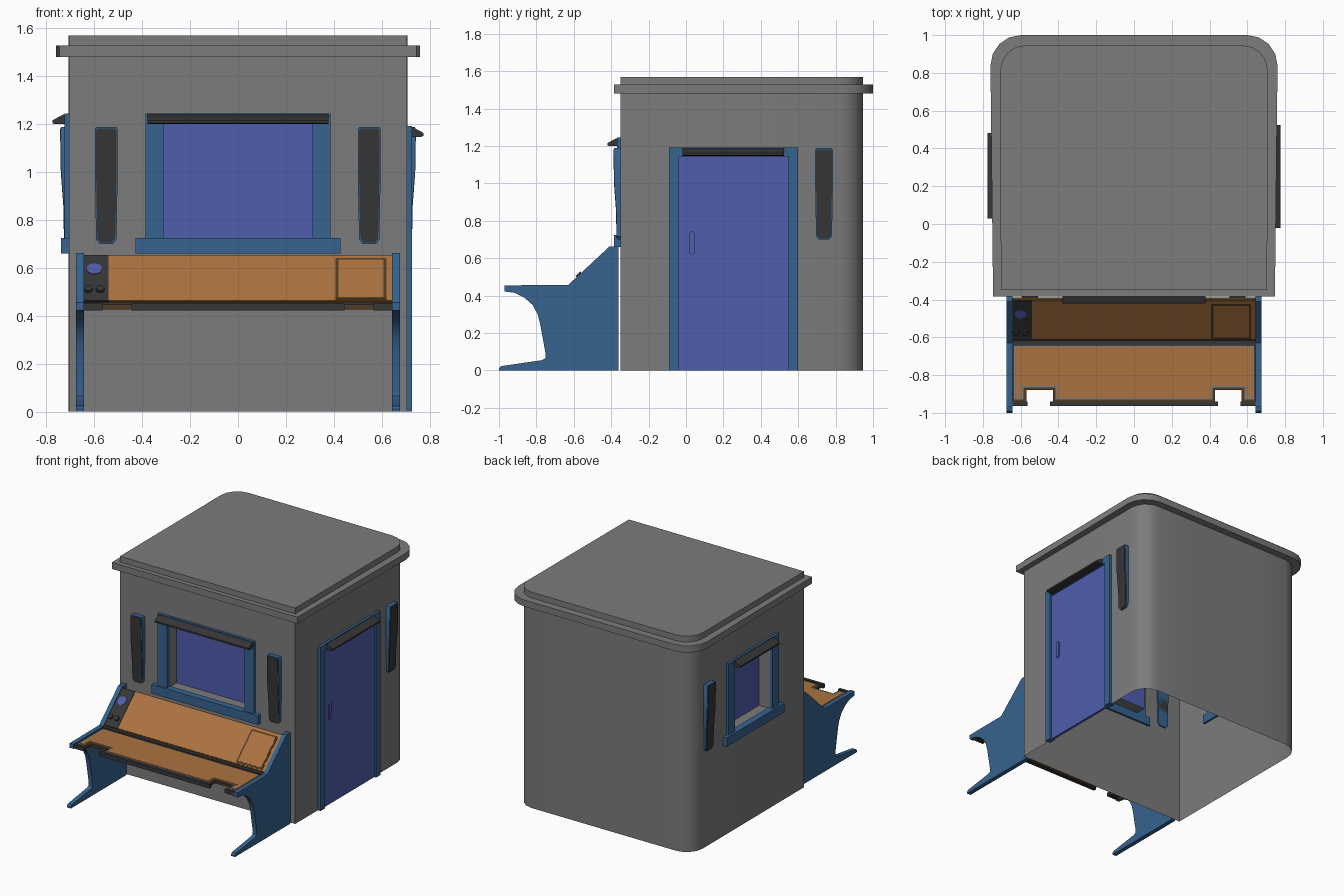
import bpy, bmesh, math
from mathutils import Matrix, Vector

if "Cube" in bpy.data.objects:
    bpy.data.objects.remove(bpy.data.objects["Cube"])


def material(name, c):
    m = bpy.data.materials.new(name)
    m.diffuse_color = (*c, 1)
    m.use_nodes = True
    m.node_tree.nodes["Principled BSDF"].inputs["Base Color"].default_value = m.diffuse_color
    return m


GREY = material("grey wall", (0.2, 0.2, 0.2))
BLUE = material("blue trim", (0.037, 0.125, 0.28))
PANE = material("violet pane", (0.08, 0.11, 0.42))
WOOD = material("orange wood", (0.41, 0.17, 0.052))
BROWN = material("brown edge", (0.085, 0.042, 0.014))
DARK = material("charcoal", (0.037, 0.037, 0.037))


def finish(name, bm, mats, M=None):
    if M:
        bm.transform(M)
    bmesh.ops.recalc_face_normals(bm, faces=bm.faces[:])
    me = bpy.data.meshes.new(name)
    bm.to_mesh(me)
    bm.free()
    ob = bpy.data.objects.new(name, me)
    bpy.context.collection.objects.link(ob)
    for m in mats:
        me.materials.append(m)
    bpy.ops.object.select_all(action='DESELECT')
    ob.select_set(True)
    bpy.context.view_layer.objects.active = ob
    bpy.ops.object.shade_smooth_by_angle(angle=math.radians(32))
    return ob


def prism(name, pts, vec, mat, M=None):
    """Flat outline extruded along a vector."""
    bm = bmesh.new()
    a = [bm.verts.new(p) for p in pts]
    b = [bm.verts.new(Vector(p) + Vector(vec)) for p in pts]
    bm.faces.new(a)
    bm.faces.new(b[::-1])
    n = len(a)
    for i in range(n):
        j = (i + 1) % n
        bm.faces.new((a[i], b[i], b[j], a[j]))
    return finish(name, bm, [mat], M)


def box(name, x, y, z, mat, M=None):
    pts = [(x[0], y[0], z[0]), (x[1], y[0], z[0]), (x[1], y[1], z[0]), (x[0], y[1], z[0])]
    return prism(name, pts, (0, 0, z[1] - z[0]), mat, M)


def disc(name, cx, cy, r, z0, h, mat, M, n=20):
    pts = [(cx + r * math.cos(2 * math.pi * i / n), cy + r * math.sin(2 * math.pi * i / n), z0)
           for i in range(n)]
    return prism(name, pts, (0, 0, h), mat, M)


def outline(wf, wb, yf, yb, r, seg=4):
    """Plan outline: square front corners, rounded back corners."""
    right = [(wf, yf)]
    for i in range(seg + 1):
        t = math.pi / 2 * i / seg
        right.append((wb - r + r * math.cos(t), yb - r + r * math.sin(t)))
    return right + [(-x, y) for x, y in reversed(right)]


# Cabin shell: open underneath, with recessed front and left windows
bm = bmesh.new()
plan = outline(0.705, 0.707, -0.35, 0.946, 0.13)
lo = [bm.verts.new((x, y, 0)) for x, y in plan]
hi = [bm.verts.new((x, y, 1.57)) for x, y in plan]
bm.faces.new(hi)
for i in range(len(lo)):
    j = (i + 1) % len(lo)
    bm.faces.new((lo[i], lo[j], hi[j], hi[i]))
for axis, vals in ((0, (-0.313, 0.313)), (1, (0.04, 0.47)), (2, (0.72, 1.215))):
    for v in vals:
        d = Vector((0, 0, 0))
        d[axis] = 1
        bmesh.ops.bisect_plane(bm, geom=bm.verts[:] + bm.edges[:] + bm.faces[:],
                               plane_co=d * v, plane_no=d)
bm.normal_update()
panes = []
for f in bm.faces:
    c = f.calc_center_median()
    if 0.73 < c.z < 1.2 and ((f.normal.y < -0.9 and abs(c.x) < 0.3)
                             or (f.normal.x < -0.9 and 0.05 < c.y < 0.46)):
        panes.append(f)
for f in panes:
    bmesh.ops.inset_individual(bm, faces=[f], thickness=0.0005, depth=-0.09)
    f.material_index = 1
finish("cabin_shell", bm, [GREY, PANE])

# Roof lip ring
bm = bmesh.new()
outer = outline(0.746, 0.76, -0.384, 1.0, 0.16)
loops = [[bm.verts.new((x, y, z)) for x, y in p]
         for p, z in ((plan, 1.48), (outer, 1.48), (outer, 1.528), (plan, 1.528))]
for a, b in zip(loops, loops[1:]):
    for i in range(len(a)):
        j = (i + 1) % len(a)
        bm.faces.new((a[i], a[j], b[j], b[i]))
finish("roof_lip", bm, [GREY])

# Wall frames: local x runs along the wall, y points outwards, z is up
FRONT = Matrix(((1, 0, 0, 0), (0, -1, 0, -0.35), (0, 0, 1, 0), (0, 0, 0, 1)))
RIGHT = Matrix(((0, 1, 0, 0.705), (1, 0, 0, 0), (0, 0, 1, 0), (0, 0, 0, 1)))
LEFT = Matrix(((0, -1, 0, -0.705), (1, 0, 0, 0), (0, 0, 1, 0), (0, 0, 0, 1)))


def awning(name, u0, u1, top, M):
    prof = [(0, top), (0.025, top), (0.07, top - 0.024), (0.07, top - 0.036),
            (0.06, top - 0.04), (0, top - 0.04)]
    prism(name, [(u0, v, z) for v, z in prof], (u1 - u0, 0, 0), DARK, M)


def window(name, c, half, sill, canopy, M):
    for s in (-1, 1):
        u = sorted((c + s * half, c + s * (half - 0.075)))
        box(name + "_post", u, (-0.015, 0.02), (0.72, 1.245), BLUE, M)
    box(name + "_head", (c - half, c + half), (-0.015, 0.018), (1.2, 1.245), BLUE, M)
    box(name + "_sill", (c - sill, c + sill), (-0.015, 0.034), (0.66, 0.725), BLUE, M)
    awning(name + "_awning", c - canopy, c + canopy, 1.24, M)


def wall_fin(name, c, M):
    """Tapered upright panel: blue body with a charcoal face."""
    rows = [(0.70, 0.028, 0.016), (0.717, 0.042, 0.018), (0.85, 0.045, 0.02),
            (1.0, 0.0475, 0.031), (1.178, 0.0475, 0.034), (1.188, 0.042, 0.034)]
    for part, dw, dv, mat in (("_body", 0, 0, BLUE), ("_face", 0.005, 0.004, DARK)):
        bm = bmesh.new()
        rings = []
        for z, w, v in rows:
            z = 0.944 + (z - 0.944) * (1 - dw * 5)
            w, v = w - dw, v + dv
            rings.append([bm.verts.new((c + a, b, z))
                          for a, b in ((-w, -0.01), (w, -0.01), (w, v), (-w, v))])
        for a, b in zip(rings, rings[1:]):
            for i in range(4):
                j = (i + 1) % 4
                bm.faces.new((a[i], a[j], b[j], b[i]))
        bm.faces.new(rings[0])
        bm.faces.new(rings[-1])
        finish(name + part, bm, [mat], M)


window("front_window", 0, 0.387, 0.428, 0.378, FRONT)
window("left_window", 0.255, 0.29, 0.33, 0.227, LEFT)
wall_fin("front_left_fin", -0.55, FRONT)
wall_fin("front_right_fin", 0.548, FRONT)
wall_fin("right_fin", 0.738, RIGHT)
wall_fin("left_fin", 0.76, LEFT)

# Door on the right wall
box("door", (-0.04, 0.55), (-0.01, 0.008), (0, 1.147), PANE, RIGHT)
box("door_post_front", (-0.09, -0.04), (-0.02, 0.022), (0, 1.193), BLUE, RIGHT)
box("door_post_back", (0.548, 0.6), (-0.02, 0.022), (0, 1.193), BLUE, RIGHT)
box("door_head", (-0.04, 0.548), (-0.02, 0.02), (1.145, 1.193), BLUE, RIGHT)
awning("door_awning", -0.02, 0.525, 1.187, RIGHT)
grip = [(0.032 + 0.013 * math.cos(t), 0.005, (0.732 if math.sin(t) >= 0 else 0.633) + 0.013 * math.sin(t))
        for t in [math.pi * (2 * i + 1) / 12 for i in range(12)]]
prism("door_handle", grip, (0, 0.014, 0), PANE, RIGHT)

# Desk side legs
leg = [(-0.36, 0), (-0.36, 0.662), (-0.41, 0.662), (-0.63, 0.457), (-0.97, 0.455), (-0.97, 0.422),
       (-0.915, 0.415), (-0.865, 0.39), (-0.82, 0.35), (-0.793, 0.30), (-0.78, 0.25),
       (-0.75, 0.085), (-0.752, 0.065), (-0.77, 0.055), (-0.99, 0.023), (-1.0, 0.01), (-1.0, 0)]
for name, x in (("left_leg", -0.676), ("right_leg", 0.644)):
    prism(name, [(x, y, z) for y, z in leg], (0.032, 0, 0), BLUE)


def desk_plate(name, w, back, front, n0, n1, nd, z, h, mat):
    right = [(w, back), (w, front), (n1, front), (n1, nd), (n0, nd), (n0, front)]
    pts = right + [(-x, y) for x, y in reversed(right)]
    prism(name, [(x, y, z) for x, y in pts], (0, 0, h), mat)


# Desk top with two notches, border line and bumpers
desk_plate("desk_slab", 0.646, -0.625, -0.95, 0.43, 0.57, -0.88, 0.425, 0.018, BROWN)
desk_plate("desk_border", 0.636, -0.64, -0.93, 0.415, 0.585, -0.866, 0.443, 0.003, GREY)
desk_plate("desk_surface", 0.626, -0.65, -0.92, 0.405, 0.595, -0.856, 0.446, 0.003, WOOD)
for x0, x1 in ((-0.646, -0.565), (-0.445, 0.445), (0.565, 0.646)):
    box("desk_bumper", (x0, x1), (-0.963, -0.94), (0.422, 0.45), DARK)
box("desk_hinge", (-0.646, 0.646), (-0.642, -0.618), (0.436, 0.456), DARK)

# Sloped console board: local y runs up the slope, z is off the board
SLOPE = Matrix.Translation((0, -0.63, 0.455)) @ Matrix.Rotation(math.atan2(0.205, 0.22), 4, 'X')
box("console_board", (-0.646, 0.646), (0, 0.3), (-0.03, -0.012), BROWN, SLOPE)
box("console_surface", (-0.54, 0.646), (0.018, 0.296), (-0.012, -0.006), WOOD, SLOPE)
box("control_panel", (-0.646, -0.54), (0.015, 0.296), (-0.012, -0.003), DARK, SLOPE)
disc("control_screen", -0.6, 0.208, 0.032, -0.004, 0.004, PANE, SLOPE)
for x in (-0.625, -0.575):
    disc("control_knob", x, 0.08, 0.017, -0.004, 0.014, DARK, SLOPE)
box("hatch_rim", (0.408, 0.62), (0.025, 0.277), (-0.007, -0.004), BROWN, SLOPE)
box("hatch_lid", (0.42, 0.608), (0.037, 0.265), (-0.005, -0.002), WOOD, SLOPE)
